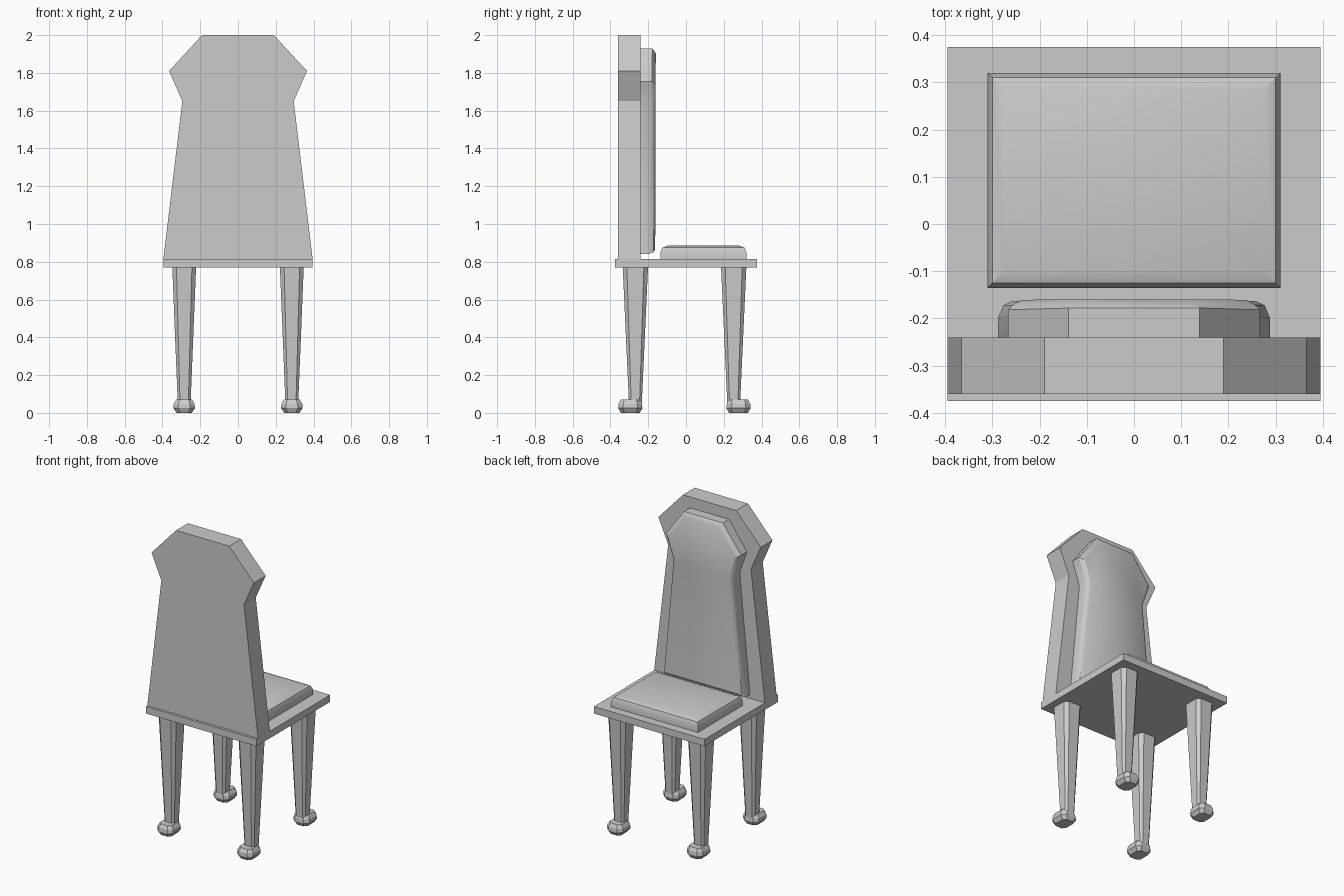
import bpy, bmesh

if "Cube" in bpy.data.objects:
    bpy.data.objects.remove(bpy.data.objects["Cube"])


def loft(name, rings, smooth=False):
    """Skin a stack of equal-length rings and cap both ends."""
    bm = bmesh.new()
    vs = [[bm.verts.new(p) for p in r] for r in rings]
    n = len(vs[0])
    for a, b in zip(vs, vs[1:]):
        for i in range(n):
            j = (i + 1) % n
            bm.faces.new((a[i], a[j], b[j], b[i]))
    bm.faces.new(vs[0][::-1])
    bm.faces.new(vs[-1])
    bmesh.ops.recalc_face_normals(bm, faces=bm.faces)
    me = bpy.data.meshes.new(name)
    bm.to_mesh(me)
    bm.free()
    ob = bpy.data.objects.new(name, me)
    bpy.context.collection.objects.link(ob)
    if smooth:
        bpy.ops.object.select_all(action='DESELECT')
        ob.select_set(True)
        bpy.context.view_layer.objects.active = ob
        bpy.ops.object.shade_smooth_by_angle(angle=0.5)
    return ob


def rect(cx, cy, hx, hy, z):
    return [(cx - hx, cy - hy, z), (cx + hx, cy - hy, z),
            (cx + hx, cy + hy, z), (cx - hx, cy + hy, z)]


def octo(cx, cy, hx, hy, c, z):
    """Rectangle with cut corners."""
    half = [(hx, -hy + c), (hx, hy - c), (hx - c, hy), (-hx + c, hy)]
    pts = half + [(-x, -y) for x, y in half]
    return [(cx + x, cy + y, z) for x, y in pts]


# Seat board
loft("seat", [rect(0, 0, .395, .375, .77), rect(0, 0, .395, .375, .815)])

# Seat cushion with a softened, slightly crowned top
cy = .0925
loft("seat_cushion", [rect(0, cy, .31, .2275, .813), rect(0, cy, .31, .2275, .85),
                      rect(0, cy, .30, .2175, .875), rect(0, cy, .275, .19, .885)], True)

# Flared backrest outline
right = [(.395, .815), (.295, 1.65), (.365, 1.81), (.19, 2.0)]
outline = right + [(-x, z) for x, z in reversed(right)]
loft("backrest", [[(x, y, z) for x, z in outline] for y in (-.36, -.24)])


# Back cushion repeats the backrest outline at a smaller size
def pad(y_low, y_high, sx, sz):
    ring = []
    for x, z in outline:
        t = (z - .815) / 1.185
        ring.append((x * .73 * sx, y_low + (y_high - y_low) * t,
                     1.385 + (t - .5) * 1.09 * sz))
    return ring


loft("back_cushion", [pad(-.242, -.242, 1, 1), pad(-.2, -.178, 1, 1),
                      pad(-.172, -.17, .96, .98), pad(-.163, -.16, .89, .95)], True)

# Tapered legs with feet pointing outwards
for end, ly, fy in (("front", .2525, .278), ("back", -.268, -.295)):
    for side, s in (("left", -1), ("right", 1)):
        x = s * .285
        loft(f"{end}_{side}_leg", [octo(x, ly, .034, .034, .012, .05),
                                   octo(x, ly, .063, .067, .022, .772)])
        loft(f"{end}_{side}_foot", [octo(x, fy, .04, .05, .018, 0),
                                    octo(x, fy, .057, .064, .025, .025),
                                    octo(x, fy, .055, .062, .025, .048),
                                    octo(x, fy, .042, .05, .018, .07)])
